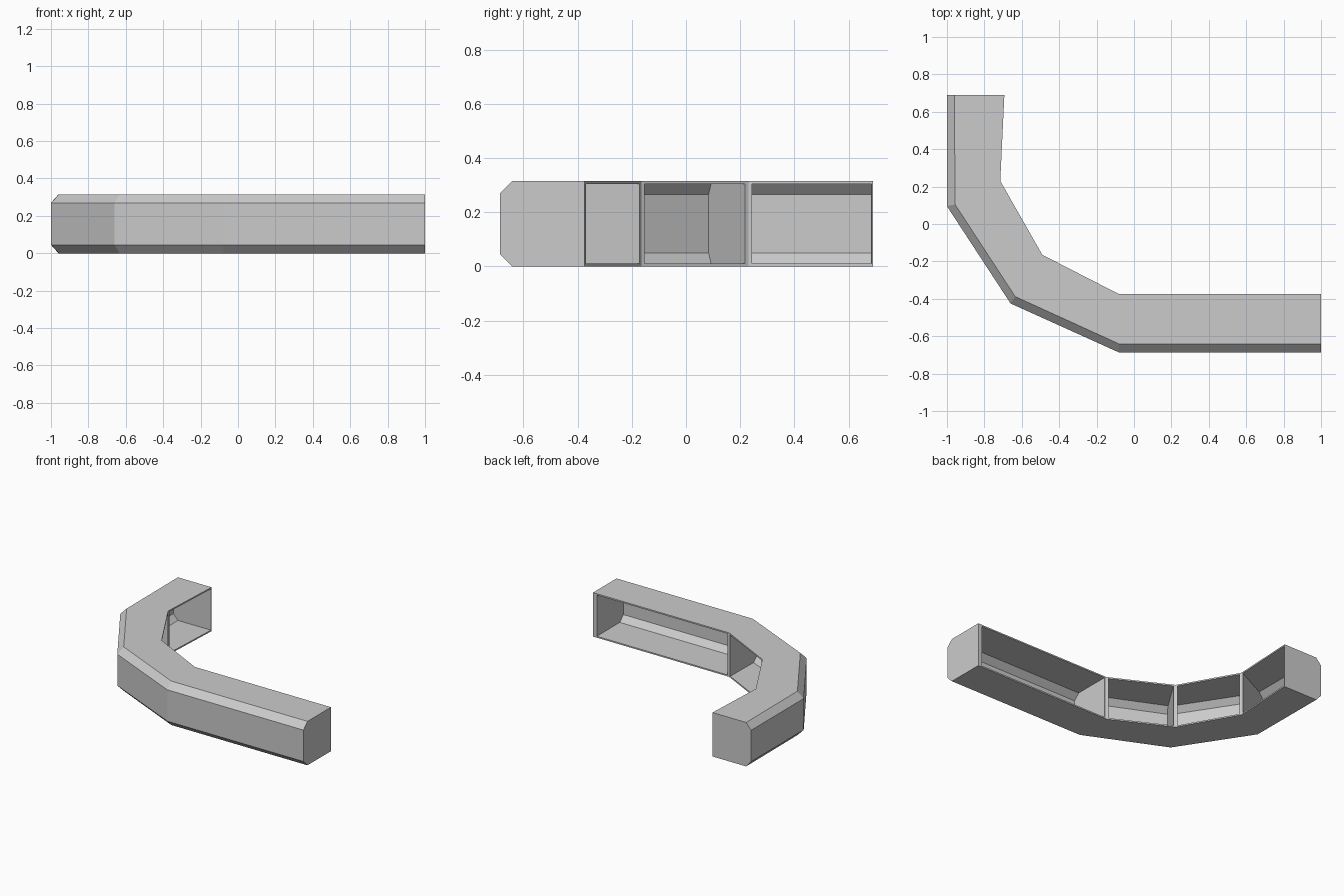
import bpy, bmesh
from mathutils import Vector

if "Cube" in bpy.data.objects:
    bpy.data.objects.remove(bpy.data.objects["Cube"])

H, CH, WALL = 0.315, 0.045, 0.01

# plan-view stations: outer face, chamfer edge, open inner edge
OUTER = [(1, -.687), (-.08, -.687), (-.66, -.425), (-1, .095), (-1, .69)]
EDGE = [(1, -.641), (-.08, -.641), (-.635, -.388), (-.957, .105), (-.96, .69)]
INNER = [(1, -.375), (-.08, -.375), (-.49, -.165), (-.715, .23), (-.693, .69)]


def at(line, t):
    i = min(int(t), len(line) - 2)
    return Vector(line[i]).lerp(Vector(line[i + 1]), t - i)


def section(t, d):
    """C-shaped profile at path position t, inset by d."""
    o, c, i = at(OUTER, t), at(EDGE, t), at(INNER, t)
    n = (i - o).normalized() * d
    o, c = o + n, c + n * 0.6
    pts = [(i, H - d), (c, H - d), (o, H - CH - d * .5),
           (o, CH + d * .5), (c, d), (i, d)]
    return [(p.x, p.y, z) for p, z in pts]


def loft(name, rings):
    bm = bmesh.new()
    vs = [[bm.verts.new(p) for p in r] for r in rings]
    n = len(vs[0])
    for a, b in zip(vs, vs[1:]):
        for k in range(n):
            j = (k + 1) % n
            bm.faces.new((a[k], a[j], b[j], b[k]))
    bm.faces.new(vs[0])
    bm.faces.new(vs[-1][::-1])
    bmesh.ops.recalc_face_normals(bm, faces=bm.faces)
    me = bpy.data.meshes.new(name)
    bm.to_mesh(me)
    bm.free()
    ob = bpy.data.objects.new(name, me)
    bpy.context.collection.objects.link(ob)


# thin bent shell, open toward the inside of the curve
loft("counter_shell", [section(t, 0) + section(t, WALL)[::-1] for t in range(5)])


def seg_len(i):
    return (Vector(INNER[i + 1]) - Vector(INNER[i])).length


# divider panels at the bends
for i in (1, 2, 3):
    ts = (i - .014 / seg_len(i - 1), i, i + .014 / seg_len(i))
    loft(f"divider_{i}", [section(t, WALL) for t in ts])

# closing panels at both ends
loft("end_panel_right", [section(t, WALL) for t in (0, .03 / seg_len(0))])
loft("end_panel_back", [section(t, WALL) for t in (4 - .006 / seg_len(3), 4)])
